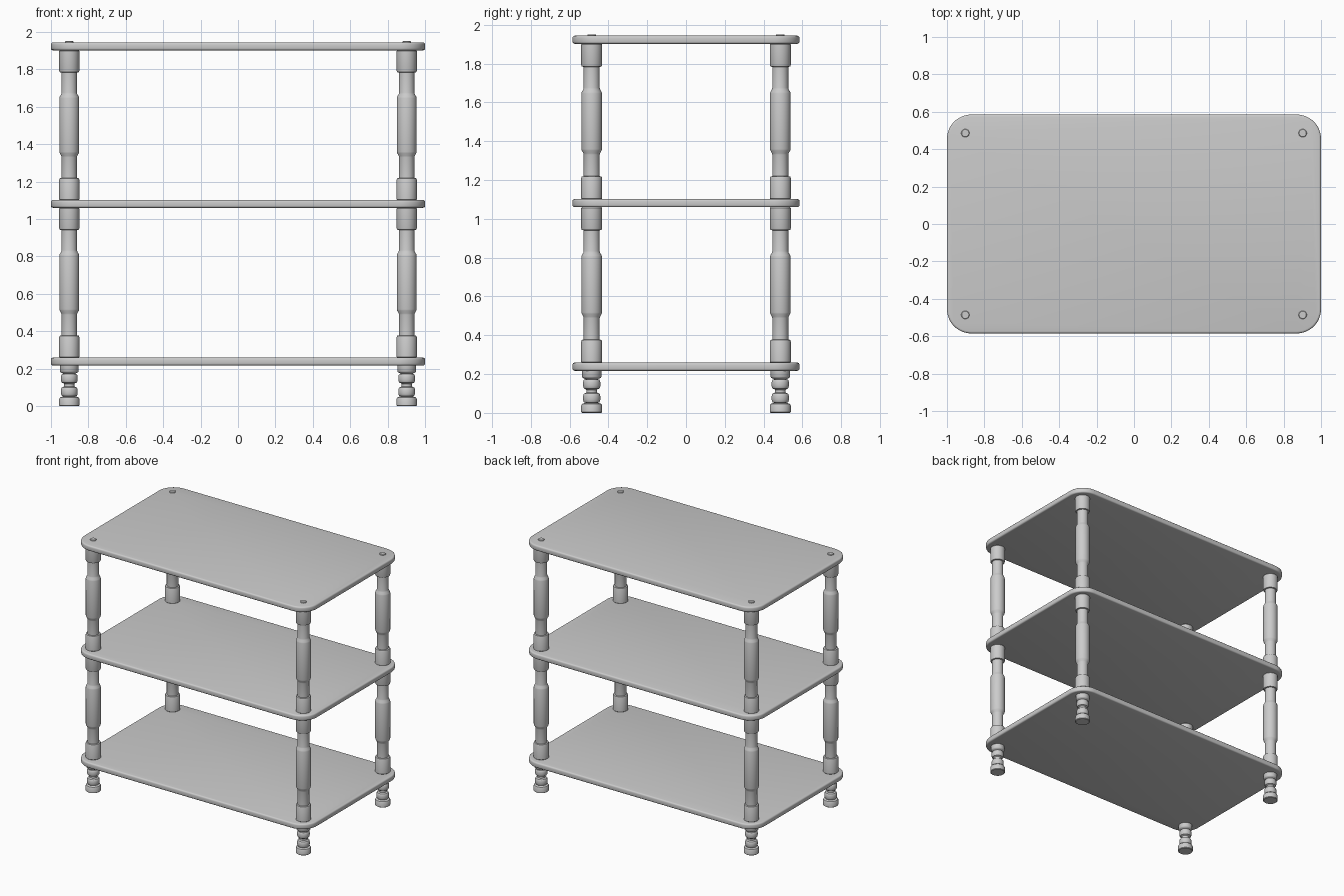
import bpy, bmesh
from math import cos, sin, pi, radians

if "Cube" in bpy.data.objects:
    bpy.data.objects.remove(bpy.data.objects["Cube"])

POST_X, POST_Y = 0.902, 0.486


def finish(name, bm):
    bmesh.ops.recalc_face_normals(bm, faces=bm.faces)
    mesh = bpy.data.meshes.new(name)
    bm.to_mesh(mesh)
    bm.free()
    obj = bpy.data.objects.new(name, mesh)
    bpy.context.collection.objects.link(obj)
    bpy.ops.object.select_all(action='DESELECT')
    obj.select_set(True)
    bpy.context.view_layer.objects.active = obj
    bpy.ops.object.shade_smooth_by_angle(angle=radians(35))
    return obj


def shelf(name, z, hx=1.0, hy=0.585, r=0.13, t=0.042, steps=12):
    # Rounded rectangle, extruded, with softened rims
    bm = bmesh.new()
    verts = []
    for k, (sx, sy) in enumerate([(1, 1), (-1, 1), (-1, -1), (1, -1)]):
        for i in range(steps + 1):
            a = (k + i / steps) * pi / 2
            verts.append(bm.verts.new((sx * (hx - r) + r * cos(a),
                                       sy * (hy - r) + r * sin(a), z)))
    base = bm.faces.new(verts)
    top = bmesh.ops.extrude_face_region(bm, geom=[base])['geom']
    bmesh.ops.translate(bm, vec=(0, 0, t),
                        verts=[v for v in top if isinstance(v, bmesh.types.BMVert)])
    rims = [e for e in bm.edges if abs(e.verts[0].co.z - e.verts[1].co.z) < 1e-5]
    bmesh.ops.bevel(bm, geom=rims, offset=0.011, segments=3, profile=0.5, affect='EDGES')
    return finish(name, bm)


def turned(name, profile, sides=32):
    # Lathe a (radius, z) profile and copy it to the four corners
    bm = bmesh.new()
    rings = [[bm.verts.new((r * cos(2 * pi * i / sides), r * sin(2 * pi * i / sides), z))
              for i in range(sides)] for r, z in profile]
    for a, b in zip(rings, rings[1:]):
        for i in range(sides):
            j = (i + 1) % sides
            bm.faces.new((a[i], a[j], b[j], b[i]))
    bm.faces.new(rings[0][::-1])
    bm.faces.new(rings[-1])
    first = finish(name, bm)
    for side, sx in (("left", -1), ("right", 1)):
        for end, sy in (("front", -1), ("back", 1)):
            obj = first
            if (sx, sy) != (-1, -1):
                obj = first.copy()
                bpy.context.collection.objects.link(obj)
            obj.name = f"{name}_{end}_{side}"
            obj.location = (sx * POST_X, sy * POST_Y, 0)


def bead(z0, z1, r_in, r_out, n=8):
    # Rounded bulge between two heights
    return [(r_in + (r_out - r_in) * sin(pi * i / n) ** 0.6 if 0 < i < n else r_in,
             (z0 + z1) / 2 - (z1 - z0) / 2 * cos(pi * i / n)) for i in range(n + 1)]


# Shelves
for name, z in (("bottom_shelf", 0.217), ("middle_shelf", 1.06), ("top_shelf", 1.902)):
    shelf(name, z)

# Spindles between the shelves
spindle = [(0.05, 0), (0.054, 0.004), (0.054, 0.110), (0.051, 0.118), (0.041, 0.120),
           (0.041, 0.230), (0.043, 0.238), (0.051, 0.252), (0.053, 0.260),
           (0.053, 0.546), (0.051, 0.554), (0.043, 0.568), (0.041, 0.576),
           (0.041, 0.683), (0.051, 0.685), (0.054, 0.693), (0.054, 0.798), (0.05, 0.803)]
for name, z in (("lower_spindle", 0.258), ("upper_spindle", 1.1)):
    turned(name, [(r, z + h) for r, h in spindle])

# Turned feet
foot = [(0.049, 0), (0.054, 0.004), (0.054, 0.038), (0.050, 0.046), (0.040, 0.050)]
foot += bead(0.052, 0.102, 0.032, 0.045)
foot += [(0.028, 0.106), (0.028, 0.119)]
foot += bead(0.123, 0.173, 0.032, 0.045)
foot += [(0.036, 0.176), (0.046, 0.180), (0.050, 0.186), (0.050, 0.219)]
turned("foot", foot)

# Dowel ends showing through the top shelf
turned("dowel", [(0.022, 1.92), (0.022, 1.948), (0.019, 1.951)])
